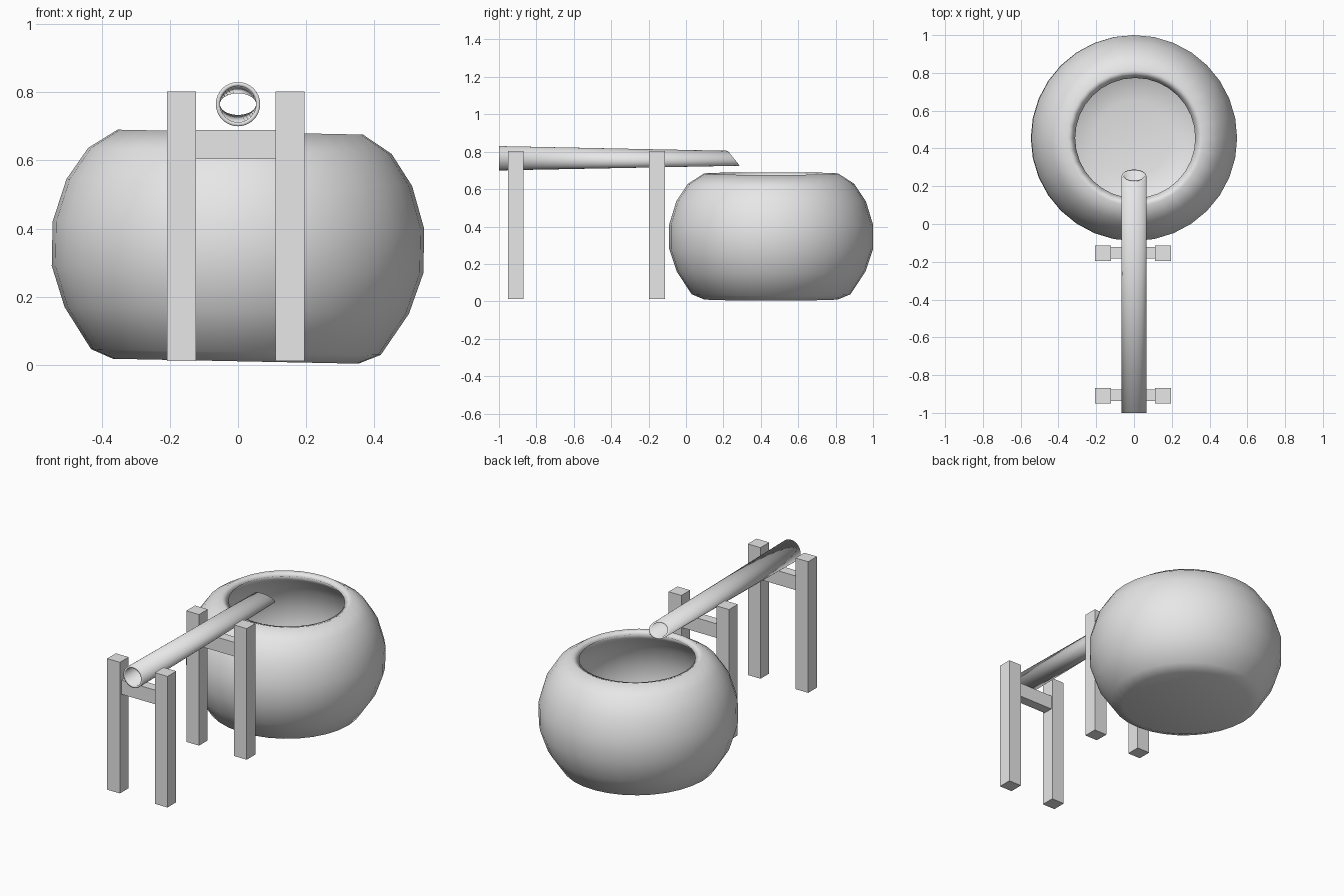
import bpy, bmesh, math

if "Cube" in bpy.data.objects:
    bpy.data.objects.remove(bpy.data.objects["Cube"], do_unlink=True)

grey = bpy.data.materials.new("plain_grey")
grey.use_nodes = True
grey.diffuse_color = (0.8, 0.8, 0.8, 1)
grey.node_tree.nodes["Principled BSDF"].inputs["Base Color"].default_value = (0.8, 0.8, 0.8, 1)


def finish(name, bm, smooth=False):
    bmesh.ops.recalc_face_normals(bm, faces=bm.faces)
    for f in bm.faces:
        f.smooth = smooth
    mesh = bpy.data.meshes.new(name)
    bm.to_mesh(mesh)
    bm.free()
    mesh.materials.append(grey)
    obj = bpy.data.objects.new(name, mesh)
    bpy.context.collection.objects.link(obj)
    return obj


def box(name, center, size):
    bm = bmesh.new()
    bmesh.ops.create_cube(bm, size=1)
    bmesh.ops.scale(bm, vec=size, verts=bm.verts)
    bmesh.ops.translate(bm, vec=center, verts=bm.verts)
    return finish(name, bm)


def bridge(bm, a, b):
    n = len(a)
    for i in range(n):
        j = (i + 1) % n
        bm.faces.new((a[i], a[j], b[j], b[i]))


def circle(sides):
    for i in range(sides):
        a = math.tau * i / sides
        yield math.cos(a), math.sin(a)


# Hollow round basin, turned from an outer and inner profile, slightly tilted
outer = [(0.36, 0.011), (0.425, 0.038), (0.505, 0.16), (0.545, 0.28),
         (0.545, 0.41), (0.507, 0.535), (0.445, 0.628), (0.36, 0.683)]
inner = [(0.318, 0.668), (0.39, 0.605), (0.45, 0.52), (0.485, 0.41),
         (0.485, 0.29), (0.445, 0.19), (0.36, 0.1), (0.2, 0.07)]
mid = 0.347
bm = bmesh.new()
rings = [[bm.verts.new((r * c, r * s, z - mid)) for c, s in circle(32)]
         for r, z in outer + inner]
for a, b in zip(rings, rings[1:]):
    bridge(bm, a, b)
bm.faces.new(rings[0])
bm.faces.new(rings[-1])
basin = finish("basin", bm, smooth=True)
basin.location = (0, 0.455, mid)
basin.rotation_euler.y = 0.02

# Spout pipe: round at the front, flattened and cut at a slant over the basin
wall = 0.012


def pipe_ring(bm, y, rx, rz, slant):
    return [bm.verts.new((rx * c, y - slant * s, 0.765 + rz * s)) for c, s in circle(32)]


bm = bmesh.new()
loops = [pipe_ring(bm, -1, 0.065, 0.065, 0),
         pipe_ring(bm, 0.255, 0.065, 0.04, 0.033),
         pipe_ring(bm, 0.255, 0.065 - wall, 0.04 - wall * 0.7, 0.025),
         pipe_ring(bm, -1, 0.065 - wall, 0.065 - wall, 0)]
for i in range(4):
    bridge(bm, loops[i], loops[(i + 1) % 4])
finish("spout_pipe", bm, smooth=True)

# Two stands, each with a pair of posts and a crossbar
for place, y in (("front", -0.91), ("back", -0.155)):
    for side, x in (("left", 0.153), ("right", -0.165)):
        box(f"{place}_{side}_post", (x, y, 0.407), (0.085, 0.083, 0.791))
    box(f"{place}_crossbar", (-0.006, y + 0.003, 0.647), (0.25, 0.06, 0.085))
